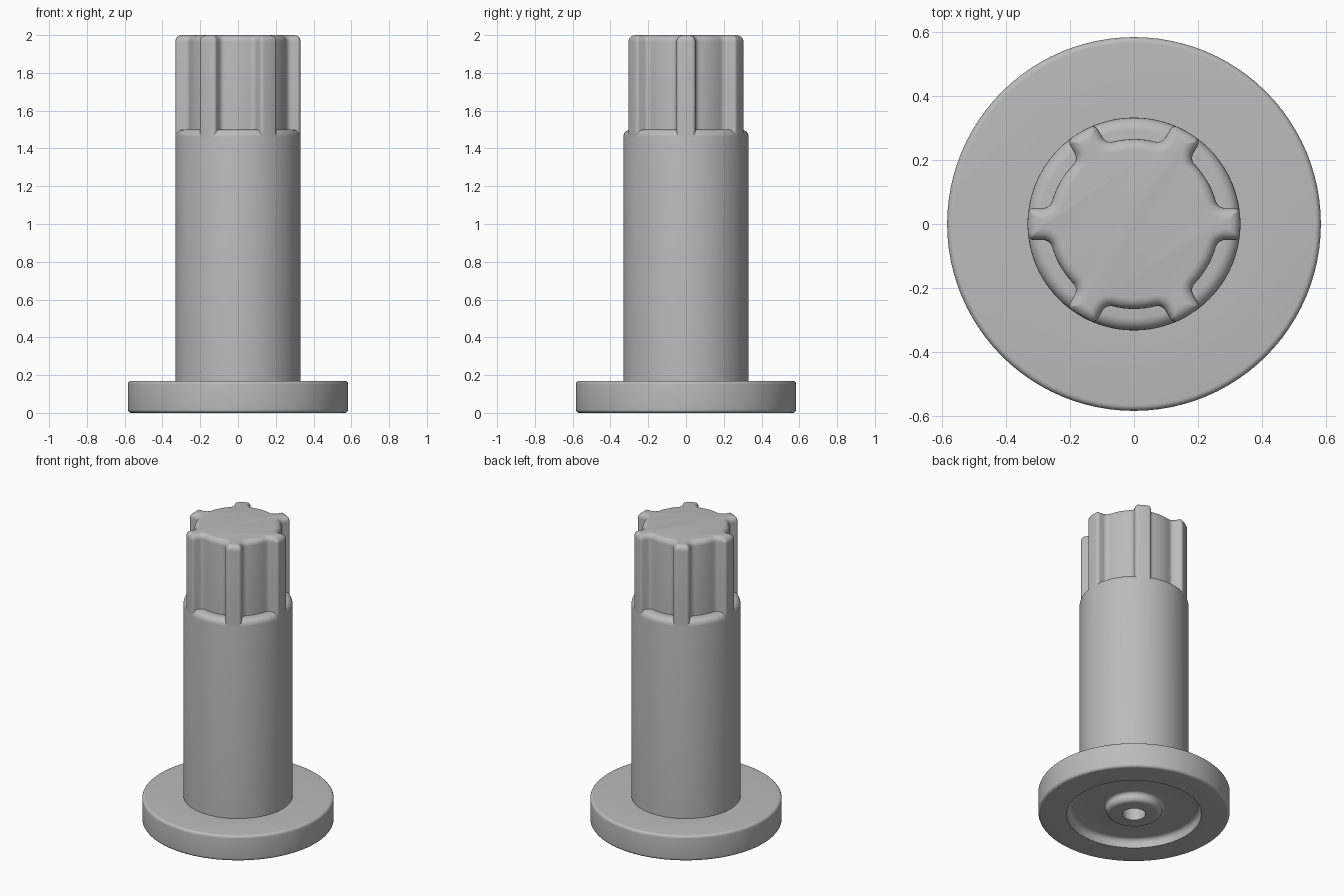
import bpy, bmesh
from math import sin, cos, pi, radians, sqrt, atan2

cube = bpy.data.objects.get("Cube")
if cube:
    bpy.data.objects.remove(cube, do_unlink=True)

grey = bpy.data.materials.new("plain grey")
grey.use_nodes = True
colour = (0.5, 0.5, 0.5, 1)
grey.diffuse_color = colour
grey.node_tree.nodes["Principled BSDF"].inputs["Base Color"].default_value = colour


def arc(cx, cy, r, a0, a1, n=6):
    """Points on a circular arc, angles in degrees."""
    steps = [radians(a0 + (a1 - a0) * i / n) for i in range(n + 1)]
    return [(cx + r * cos(a), cy + r * sin(a)) for a in steps]


def finish(name, bm):
    bmesh.ops.remove_doubles(bm, verts=bm.verts, dist=1e-5)
    bmesh.ops.recalc_face_normals(bm, faces=bm.faces)
    mesh = bpy.data.meshes.new(name)
    bm.to_mesh(mesh)
    bm.free()
    mesh.materials.append(grey)
    obj = bpy.data.objects.new(name, mesh)
    bpy.context.collection.objects.link(obj)
    bpy.ops.object.select_all(action='DESELECT')
    obj.select_set(True)
    bpy.context.view_layer.objects.active = obj
    bpy.ops.object.shade_smooth_by_angle(angle=radians(35))


def lathe(name, profile, steps=96):
    bm = bmesh.new()
    verts = [bm.verts.new((r, 0, z)) for r, z in profile]
    edges = [bm.edges.new(pair) for pair in zip(verts, verts[1:])]
    bmesh.ops.spin(bm, geom=verts + edges, cent=(0, 0, 0), axis=(0, 0, 1),
                   angle=2 * pi, steps=steps, use_merge=True)
    finish(name, bm)


# Flange with recessed underside, hollow boss and round shaft
SHAFT, SHOULDER = 0.332, 1.46
profile = [(0, 0.3), (0.07, 0.3), (0.07, 0)]
profile += arc(0.14, 0.03, 0.03, -90, 0)                 # boss tip
profile += arc(0.19, 0.035, 0.02, 180, 90)               # boss foot
profile += arc(0.375, 0.025, 0.03, 90, 0)                # recess corner
profile += [(0.41, 0)]
profile += arc(0.565, 0.018, 0.018, -90, 0)              # flange edges
profile += arc(0.565, 0.152, 0.018, 0, 90)
profile += [(SHAFT, 0.17)]
profile += arc(SHAFT - 0.04, SHOULDER, 0.04, 0, 90)      # rounded shoulder
profile += [(0, 1.5)]
lathe("flanged_shaft", profile)


def spline_section(d):
    """Outline of the six-ribbed head, inset by d."""
    half, core, outer = 0.05 - d, 0.265 - d, SHAFT - d
    corner, fillet = max(0.018 - d, 0.001), 0.03 + d
    # Outer corner of a rib, then the fillet into the core
    cy = half - corner
    cx = sqrt((outer - corner) ** 2 - cy ** 2)
    a = atan2(cy, cx) * 180 / pi
    fy = half + fillet
    fx = sqrt((core + fillet) ** 2 - fy ** 2)
    b = atan2(fy, fx) * 180 / pi
    side = arc(0, 0, outer, 0, a, 4)[:-1]
    side += arc(cx, cy, corner, a, 90)
    side += arc(fx, fy, fillet, -90, b - 180)
    side += arc(0, 0, core, b, 30, 6)[1:]
    rib = [(x, -y) for x, y in reversed(side[1:])] + side[:-1]
    points = []
    for k in range(6):
        c, s = cos(k * pi / 3), sin(k * pi / 3)
        points += [(x * c - y * s, x * s + y * c) for x, y in rib]
    return points


# Ribbed head with a rounded top edge
bm = bmesh.new()
ROUND = 0.035
layers = [(0, SHOULDER)]
layers += [(ROUND - r, z) for r, z in arc(0, 2 - ROUND, ROUND, 0, 90)]
rings = [[bm.verts.new((x, y, z)) for x, y in spline_section(d)] for d, z in layers]
for low, high in zip(rings, rings[1:]):
    for i in range(len(low)):
        j = (i + 1) % len(low)
        bm.faces.new((low[i], low[j], high[j], high[i]))
bm.faces.new(rings[-1])
finish("ribbed_head", bm)
